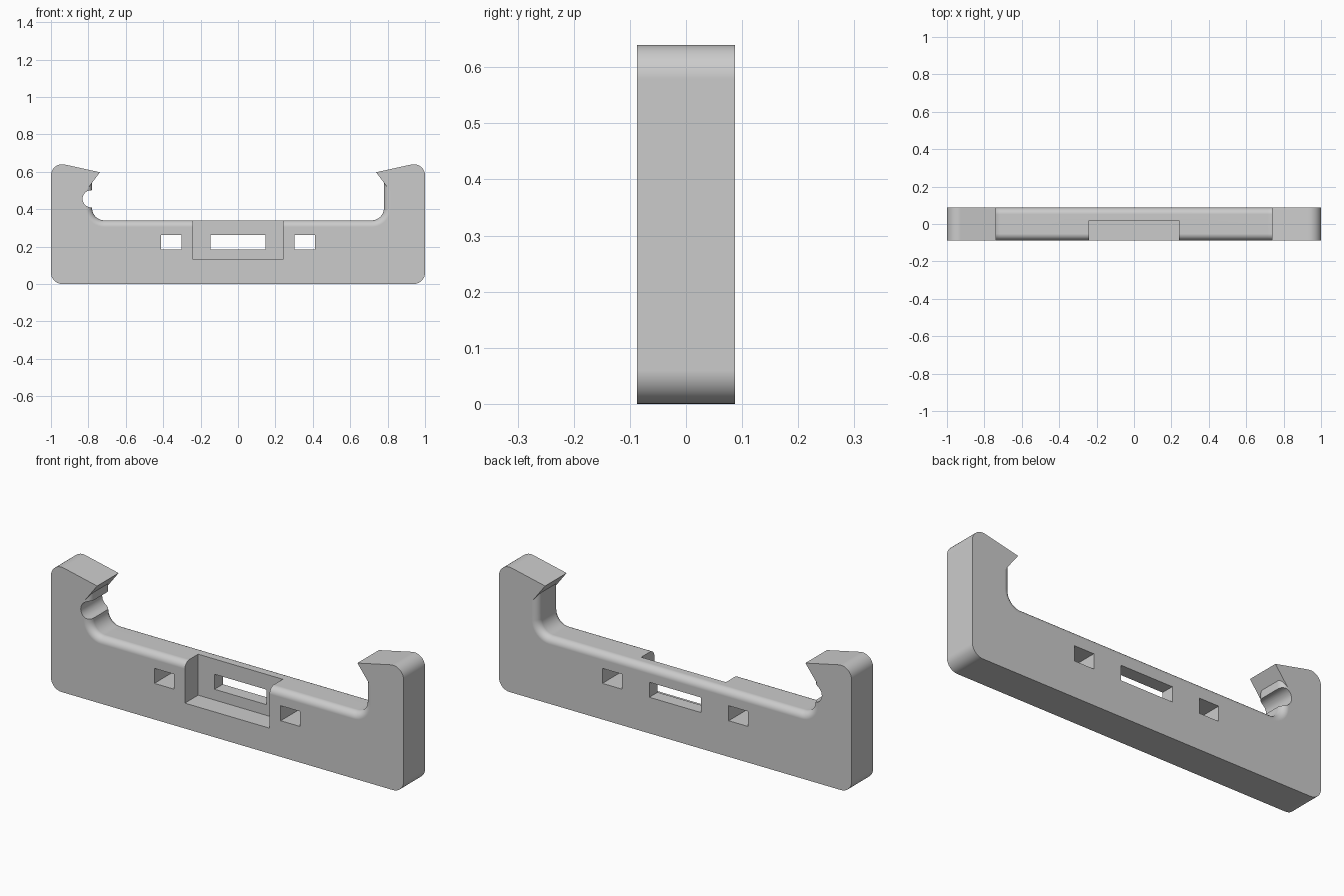
import bpy, bmesh
from math import sin, cos, radians, sqrt

if "Cube" in bpy.data.objects:
    bpy.data.objects.remove(bpy.data.objects["Cube"], do_unlink=True)

HALF_DEPTH = 0.087
CORNER = 0.06       # outer corner radius
INNER = 0.065       # radius where floor meets arm
ROUND = 0.035       # rounding of the opening's front and back edges
ARM, FLOOR = 0.78, 0.34
TIP = (0.738, 0.597)

grey = bpy.data.materials.new("plain grey")
grey.use_nodes = True
colour = (0.6, 0.6, 0.6, 1)
grey.diffuse_color = colour
grey.node_tree.nodes["Principled BSDF"].inputs["Base Color"].default_value = colour


def arc(cx, cz, r, start, end, steps):
    angles = [radians(start + (end - start) * i / steps) for i in range(steps + 1)]
    return [(cx + r * cos(a), cz + r * sin(a)) for a in angles]


def outline(d):
    """Bracket outline with the opening widened by d."""
    side = 1 - CORNER
    half = arc(side, CORNER, CORNER, -90, 0, 10)
    half += arc(side, 0.58, CORNER, 0, 102.5, 12)
    half.append(TIP)
    half.append((ARM + d, TIP[1] - 1.32 * (ARM + d - TIP[0])))
    half += arc(ARM - INNER, FLOOR + INNER, INNER + d, 0, -90, 10)
    return half + [(-x, z) for x, z in reversed(half)]


def loft(name, sections):
    """Solid through (y, outline) sections of equal point count."""
    bm = bmesh.new()
    rings = [[bm.verts.new((x, y, z)) for x, z in pts] for y, pts in sections]
    n = len(rings[0])
    for a, b in zip(rings, rings[1:]):
        for i in range(n):
            j = (i + 1) % n
            bm.faces.new((a[i], a[j], b[j], b[i]))
    bm.faces.new(rings[0])
    bm.faces.new(rings[-1])
    bmesh.ops.recalc_face_normals(bm, faces=bm.faces)
    mesh = bpy.data.meshes.new(name)
    bm.to_mesh(mesh)
    bm.free()
    mesh.materials.append(grey)
    obj = bpy.data.objects.new(name, mesh)
    bpy.context.collection.objects.link(obj)
    return obj


def box(name, x0, x1, y0, y1, z0, z1):
    pts = [(x0, z0), (x1, z0), (x1, z1), (x0, z1)]
    return loft(name, [(y0, pts), (y1, pts)])


# Bracket body, with the edges of the opening rounded front and back
steps = 8
levels = []
for i in range(steps + 1):
    a = radians(90 * i / steps)
    levels.append((HALF_DEPTH - ROUND * (1 - sin(a)), ROUND * (1 - cos(a))))
sections = [(-y, outline(ROUND - sqrt(max(0, ROUND**2 - (ROUND - HALF_DEPTH + y)**2))))
            for y, _ in reversed(levels)]
sections = sorted(sections + [(-y, pts) for y, pts in sections], key=lambda s: s[0])
body = loft("bracket_body", sections)

# Cutters: front pocket, three slots and the round notch in the right arm
cutters = [
    box("pocket_cutter", -0.24, 0.24, -0.2, 0.02, 0.13, 0.45),
    box("middle_slot_cutter", -0.147, 0.147, -0.2, 0.2, 0.185, 0.262),
    box("left_slot_cutter", 0.303, 0.413, -0.2, 0.2, 0.185, 0.262),
    box("right_slot_cutter", -0.413, -0.303, -0.2, 0.2, 0.185, 0.262),
]
circle = arc(-0.785, 0.455, 0.046, 0, 350, 35)
cutters.append(loft("notch_cutter", [(-0.2, circle), (0.2, circle)]))

bpy.ops.object.select_all(action="DESELECT")
bpy.context.view_layer.objects.active = body
body.select_set(True)
for cutter in cutters:
    cutter.hide_render = True
    mod = body.modifiers.new("cut", "BOOLEAN")
    mod.operation = "DIFFERENCE"
    mod.solver = "EXACT"
    mod.object = cutter
    bpy.ops.object.modifier_apply(modifier=mod.name)
    bpy.data.objects.remove(cutter, do_unlink=True)

# Smooth the rounded edges while the broad faces stay flat
bpy.ops.object.shade_smooth_by_angle(angle=radians(30))
weighted = body.modifiers.new("flat_faces", "WEIGHTED_NORMAL")
weighted.keep_sharp = True
